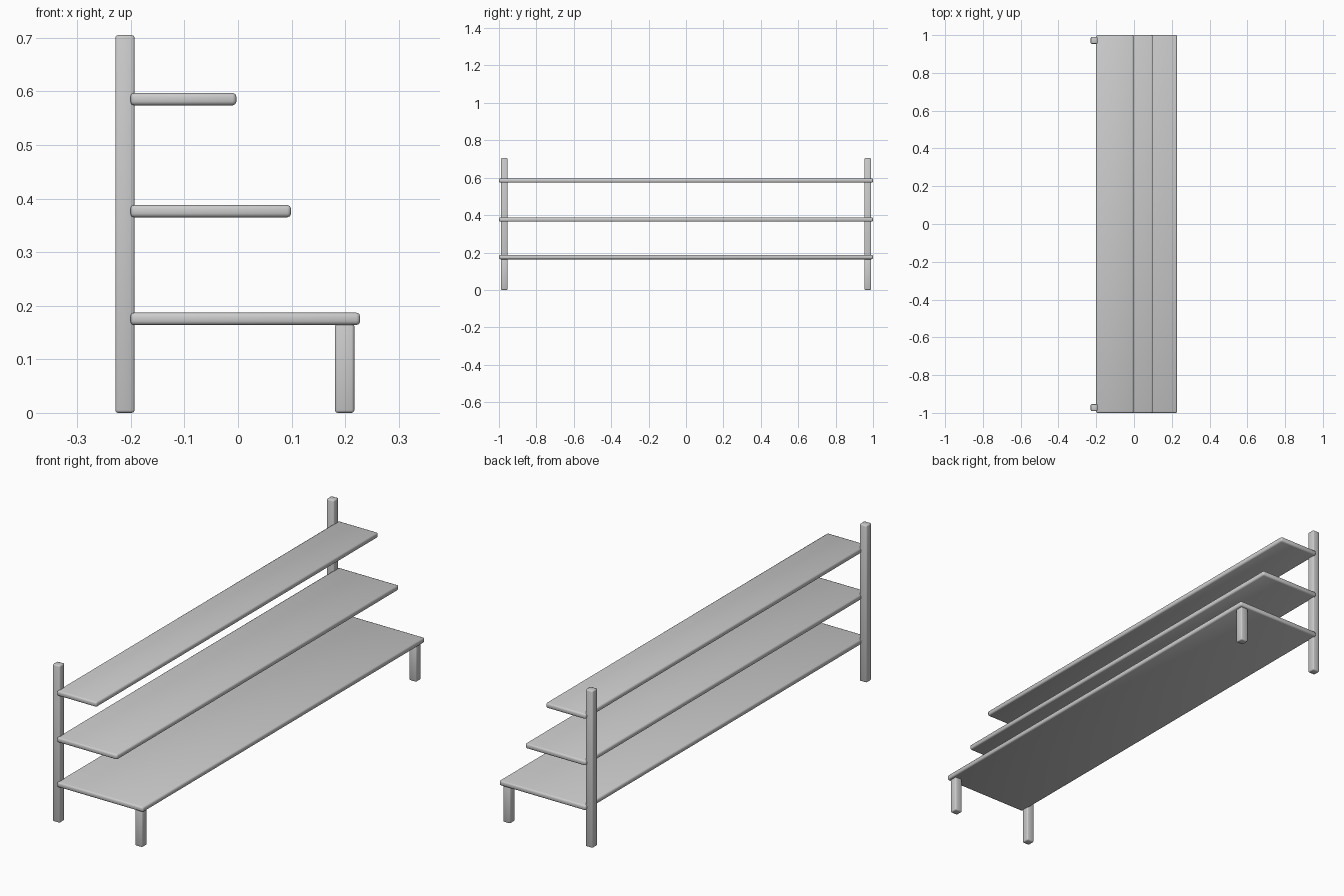
import bpy

if "Cube" in bpy.data.objects:
    bpy.data.objects.remove(bpy.data.objects["Cube"])


def beam(name, x, y, z, bevel):
    """Softly bevelled box spanning the given (min, max) ranges."""
    spans = (x, y, z)
    bpy.ops.mesh.primitive_cube_add(size=1, location=[(a + b) / 2 for a, b in spans])
    ob = bpy.context.object
    ob.name = name
    ob.scale = [b - a for a, b in spans]
    bpy.ops.object.transform_apply(location=False, rotation=False, scale=True)
    mod = ob.modifiers.new("soft_edges", "BEVEL")
    mod.width = bevel
    mod.segments = 2
    bpy.ops.object.shade_smooth()
    return ob


# Three shelves, stepping back toward the top
for name, depth_end, top in (("bottom_shelf", 0.228, 0.187),
                             ("middle_shelf", 0.099, 0.388),
                             ("top_shelf", -0.003, 0.597)):
    beam(name, (-0.201, depth_end), (-1, 1), (top - 0.023, top), 0.007)

# Tall posts and short legs at both ends
for side, y in (("near", -0.972), ("far", 0.972)):
    span = (y - 0.018, y + 0.018)
    beam(f"tall_post_{side}", (-0.229, -0.193), span, (0, 0.705), 0.005)
    beam(f"short_leg_{side}", (0.181, 0.217), span, (0, 0.167), 0.005)
